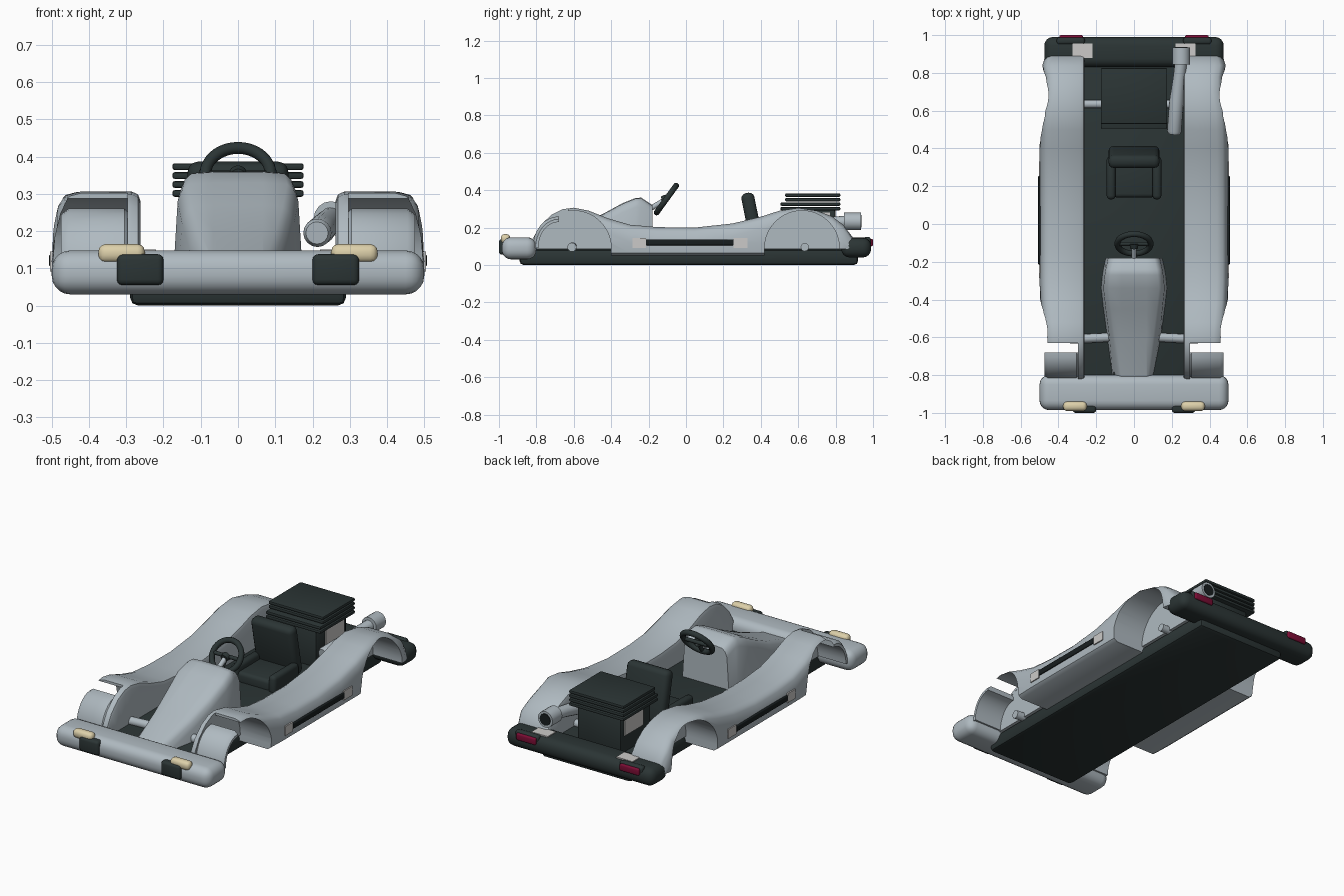
import bpy, bmesh, math
from mathutils import Vector, Matrix

if "Cube" in bpy.data.objects:
    bpy.data.objects.remove(bpy.data.objects["Cube"])


def material(name, r, g, b):
    m = bpy.data.materials.new(name)
    m.use_nodes = True
    m.diffuse_color = (r, g, b, 1)
    shader = next(n for n in m.node_tree.nodes if n.type == 'BSDF_PRINCIPLED')
    shader.inputs["Base Color"].default_value = (r, g, b, 1)
    return m


SILVER = material("silver_blue", .43, .49, .53)
PALE = material("pale_grey", .6, .59, .58)
DARK = material("charcoal_green", .024, .035, .035)
BLACK = material("near_black", .009, .013, .014)
CREAM = material("lamp_cream", .72, .63, .4)
CRIMSON = material("lamp_crimson", .2, .004, .035)
SIDES = (("left", 1), ("right", -1))


def finish(name, bm, mats, smooth=True):
    bmesh.ops.recalc_face_normals(bm, faces=bm.faces)
    mesh = bpy.data.meshes.new(name)
    bm.to_mesh(mesh)
    bm.free()
    ob = bpy.data.objects.new(name, mesh)
    bpy.context.collection.objects.link(ob)
    for m in mats:
        mesh.materials.append(m)
    if smooth:
        smooth_object(ob)
    return ob


def smooth_object(ob):
    bpy.ops.object.select_all(action='DESELECT')
    ob.select_set(True)
    bpy.context.view_layer.objects.active = ob
    bpy.ops.object.shade_smooth_by_angle(angle=math.radians(38))


def box(name, mat, xs, ys, zs, bevel=0, segments=3, tilt=0):
    """Rounded box between limits, tilted about its own x axis."""
    size = [abs(b - a) for a, b in (xs, ys, zs)]
    centre = Vector([(a + b) / 2 for a, b in (xs, ys, zs)])
    bm = bmesh.new()
    bmesh.ops.create_cube(bm, size=1)
    bmesh.ops.scale(bm, vec=size, verts=bm.verts)
    if bevel:
        bmesh.ops.bevel(bm, geom=bm.edges[:], offset=bevel, segments=segments,
                        profile=.5, affect='EDGES', clamp_overlap=True)
    bm.transform(Matrix.Translation(centre) @ Matrix.Rotation(tilt, 4, 'X'))
    return finish(name, bm, [mat])


def pair(name, mat, xs, ys, zs, **options):
    for label, s in SIDES:
        box(f"{label}_{name}", mat, [s * x for x in xs], ys, zs, **options)


def loft(name, mats, rings, smooth=True):
    """Skin matching closed rings and cap both ends."""
    bm = bmesh.new()
    rows = [[bm.verts.new(p) for p in ring] for ring in rings]
    for a, b in zip(rows, rows[1:]):
        for i in range(len(a)):
            j = (i + 1) % len(a)
            bm.faces.new((a[i], a[j], b[j], b[i]))
    bm.faces.new(rows[0])
    bm.faces.new(rows[-1])
    return finish(name, bm, mats, smooth)


def tube(name, mat, points, radii, sides=16):
    points = [Vector(p) for p in points]
    turn = (points[-1] - points[0]).to_track_quat('Z', 'Y')
    angles = [math.tau * i / sides for i in range(sides)]
    return loft(name, [mat], [[p + turn @ Vector((r * math.cos(a), r * math.sin(a), 0))
                               for a in angles] for p, r in zip(points, radii)])


def cut(ob, cutter):
    cutter.hide_render = True
    mod = ob.modifiers.new("cut", 'BOOLEAN')
    mod.operation, mod.solver, mod.object = 'DIFFERENCE', 'EXACT', cutter
    bpy.context.view_layer.objects.active = ob
    bpy.ops.object.modifier_apply(modifier=mod.name)
    bpy.data.objects.remove(cutter)


# Floor pan and bumpers
box("floor_pan", DARK, (-.29, .29), (-.89, .92), (0, .085), bevel=.022, segments=2)
box("front_bumper", SILVER, (-.5, .5), (-.985, -.8), (.03, .148), bevel=.05, segments=5)
box("rear_bumper", DARK, (-.475, .475), (.83, .99), (.04, .145), bevel=.045, segments=4)

# Lamps, pads and brackets on the bumpers
pair("bumper_pad", DARK, (.2, .325), (-1, -.94), (.055, .138), bevel=.015)
pair("headlamp", CREAM, (.25, .375), (-.99, -.94), (.115, .165), bevel=.02)
pair("tail_lamp_housing", DARK, (.26, .41), (.95, .988), (.09, .15), bevel=.014)
pair("tail_lamp", CRIMSON, (.27, .395), (.97, 1), (.1, .14), bevel=.008)
pair("rear_bracket", PALE, (.22, .325), (.88, .955), (.12, .15))

# Nose fairing with a pale centre stripe
rings = []
for y, w, top in ((-.82, .1, .12), (-.6, .13, .2), (-.45, .15, .27), (-.34, .162, .33),
                  (-.27, .155, .358), (-.24, .15, .36), (-.18, .137, .32)):
    half = [(w + .012, .08), (w, top - .05), (w - .012, top - .02), (w - .03, top - .004), (.066, top)]
    rings.append([(x, y, z) for x, z in half] + [(-x, y, z) for x, z in reversed(half)])
nose = loft("nose_fairing", [SILVER, PALE], rings)
for face in nose.data.polygons:
    c = face.center
    if abs(c.x) < .01 and face.normal.z > .3 and c.y < -.27:
        face.material_index = 1

# Side pods: lofted body, hollow wheel arches, open slot in the front arch
STATIONS = ((-.82, .14, .475), (-.78, .21, .475), (-.72, .268, .475), (-.66, .298, .48),
            (-.6, .306, .482), (-.52, .29, .487), (-.42, .25, .496), (-.3, .215, .5),
            (-.15, .202, .5), (.05, .2, .5), (.25, .222, .5), (.4, .258, .5),
            (.5, .29, .497), (.6, .305, .492), (.7, .29, .475), (.78, .26, .475),
            (.84, .215, .485), (.89, .15, .47))
for label, s in SIDES:
    rings = []
    for y, top, out in STATIONS:
        low = top - .05
        section = [(.262, .05), (.262, top - .025), (.268, top - .008), (.285, top),
                   (out - .06, top), (out - .03, top - .008), (out - .014, top - .025),
                   (out - .004, low - .015), (out, min(low - .02, .12)), (out - .005, .065), (out - .025, .05)]
        rings.append([(s * x, y, z) for x, z in section])
    pod = loft(f"{label}_side_pod", [SILVER], rings, smooth=False)
    for centre in (-.6, .62):
        arc = [(centre + .2 * math.cos(math.pi * i / 24), .09 + .2 * math.sin(math.pi * i / 24))
               for i in range(25)]
        arc = [(centre + .2, 0)] + arc + [(centre - .2, 0)]
        cut(pod, loft("arch_cutter", [SILVER], [[(s * x, y, z) for y, z in arc] for x in (.295, .6)], False))
    cut(pod, box("slot_cutter", SILVER, (s * .296, s * .6), (-.9, -.63), (0, .4)))
    cut(pod, box("front_sill_cutter", SILVER, (s * .2, s * .6), (-.9, -.4), (0, .085)))
    cut(pod, box("rear_sill_cutter", SILVER, (s * .2, s * .6), (.42, .95), (0, .085)))
    smooth_object(pod)

    # Front mudguard below the slot
    rings = []
    for i in range(9):
        a = math.pi / 2 * i / 8

        def arc_point(x, r):
            return (s * x, -.68 - (.14 - r) * math.cos(a), .09 + (.17 - r) * math.sin(a))
        rings.append([arc_point(x, r) for x, r in ((.29, .03), (.29, .015), (.305, 0),
                                                   (.455, 0), (.475, .015), (.475, .03))])
    loft(f"{label}_front_mudguard", [SILVER], rings)

    # Axle stubs
    tube(f"{label}_front_axle", SILVER, ((s * .12, -.6, .1), (s * .34, -.61, .095)), (.024, .024))
    tube(f"{label}_rear_axle", SILVER, ((s * .12, .635, .095), (s * .34, .635, .095)), (.022, .022))

# Side trim
pair("trim_bar", BLACK, (.49, .507), (-.215, .255), (.105, .137), bevel=.004)
pair("front_trim_plate", PALE, (.495, .504), (-.285, -.215), (.092, .145))
pair("rear_trim_plate", PALE, (.495, .504), (.255, .33), (.092, .145))

# Steering wheel, spokes and column
hub = Vector((0, -.105, .352))
bpy.ops.mesh.primitive_torus_add(major_radius=.088, minor_radius=.016, major_segments=36,
                                 minor_segments=10, location=hub, rotation=(math.radians(54), 0, 0))
wheel = bpy.context.object
wheel.name = "steering_wheel"
wheel.data.materials.append(DARK)
smooth_object(wheel)
down = Vector((0, -.05, -.07))
tube("wheel_crossbar", DARK, (hub - Vector((.085, 0, 0)), hub + Vector((.085, 0, 0))), (.011, .011))
tube("wheel_lower_spoke", DARK, (hub, hub + down), (.011, .011))
tube("wheel_hub", DARK, (hub, hub + Vector((0, -.025, -.005))), (.025, .02))
tube("steering_column", SILVER, (hub, (0, -.21, .29)), (.014, .014))

# Seat
box("seat_cushion", DARK, (-.11, .11), (.14, .37), (.06, .14), bevel=.02)
pair("seat_bolster", DARK, (.098, .145), (.13, .36), (.06, .175), bevel=.02)
box("seat_back", DARK, (-.135, .135), (.32, .39), (.09, .388), bevel=.028, tilt=.2)

# Engine with cooling fins
box("engine_block", DARK, (-.14, .14), (.52, .8), (.05, .3), bevel=.015, segments=2)
for i, z in enumerate((.3, .324, .348, .372)):
    front = .505 if i < 2 else .53
    box(f"cooling_fin_{i + 1}", DARK, (-.176, .176), (front, .825), (z - .008, z + .01), bevel=.006, segments=2)
pair("engine_plate", PALE, (.138, .146), (.6, .77), (.18, .28))

# Exhaust
tube("exhaust_pipe", SILVER, ((.212, .475, .195), (.213, .49, .195), (.225, .65, .205), (.24, .78, .225),
                              (.25, .87, .233)), (.03, .038, .038, .032, .032))
tube("exhaust_tip", SILVER, ((.25, .845, .233), (.25, .935, .233)), (.047, .047))
tube("exhaust_opening", BLACK, ((.25, .93, .233), (.25, .938, .233)), (.034, .034))
